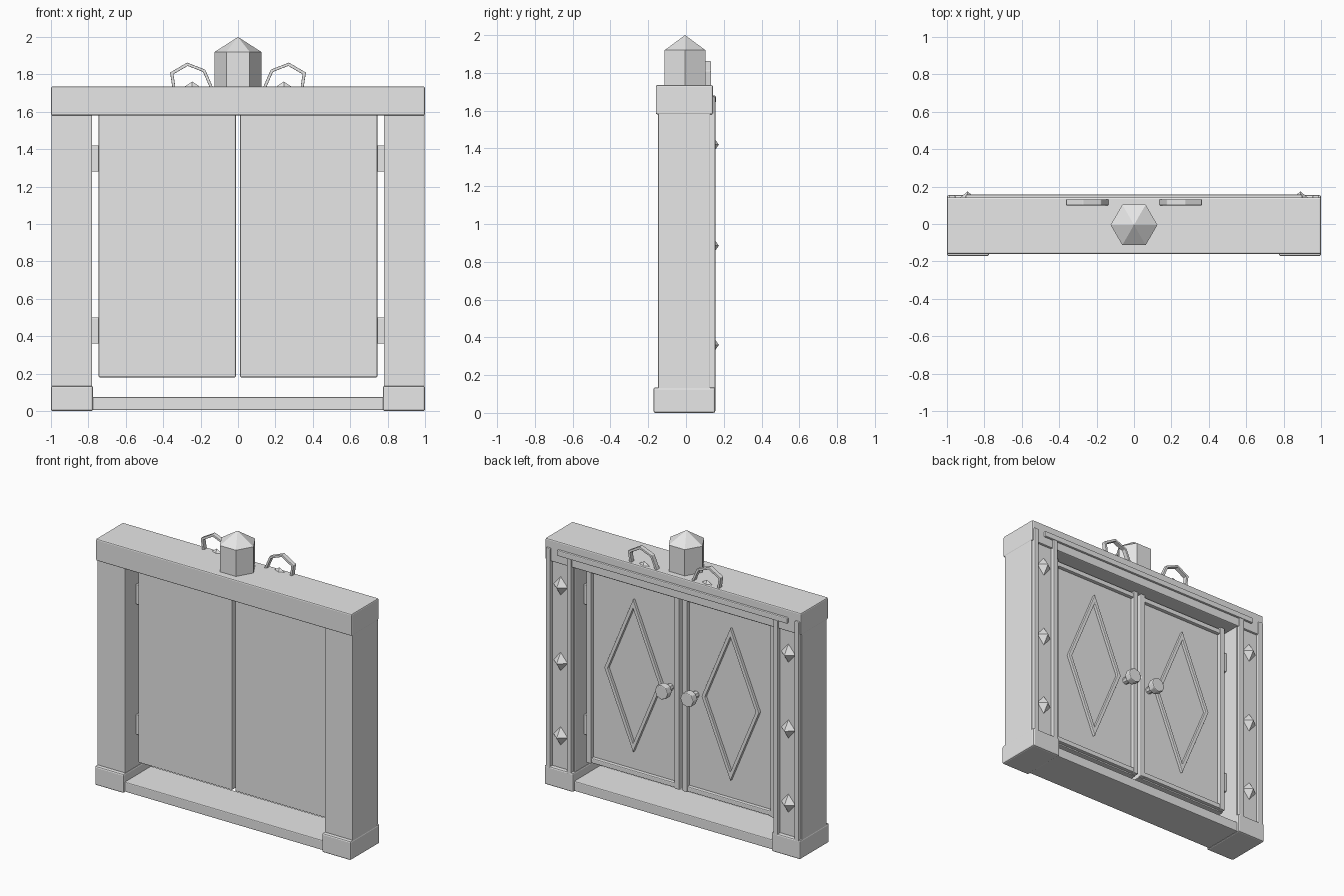
import bpy, bmesh, math
from mathutils import Matrix, Vector

old = bpy.data.objects.get("Cube")
if old:
    bpy.data.objects.remove(old)

grey = bpy.data.materials.new("plain_grey")
grey.use_nodes = True
colour = (0.8, 0.8, 0.8, 1)
grey.diffuse_color = colour
grey.node_tree.nodes["Principled BSDF"].inputs["Base Color"].default_value = colour


def finish(name, bm, bevel=0):
    bmesh.ops.recalc_face_normals(bm, faces=bm.faces[:])
    mesh = bpy.data.meshes.new(name)
    bm.to_mesh(mesh)
    bm.free()
    mesh.materials.append(grey)
    obj = bpy.data.objects.new(name, mesh)
    bpy.context.collection.objects.link(obj)
    if bevel:
        mod = obj.modifiers.new("Bevel", "BEVEL")
        mod.width = bevel
        mod.segments = 2
    return obj


def box(name, x, y, z, bevel=0.006):
    bm = bmesh.new()
    bmesh.ops.create_cube(bm, size=1)
    for v in bm.verts:
        for i, (a, b) in enumerate((x, y, z)):
            v.co[i] = a if v.co[i] < 0 else b
    return finish(name, bm, bevel)


def prism(name, centre, r1, r2, depth, sides, matrix=Matrix(), bevel=0):
    bm = bmesh.new()
    bmesh.ops.create_cone(bm, cap_ends=True, segments=sides, radius1=r1, radius2=r2,
                          depth=depth, matrix=Matrix.Translation(centre) @ matrix)
    return finish(name, bm, bevel)


def ring(name, points, inner, y0, y1, bevel=0):
    """Flat band between an outline in x, z and the same outline scaled about its middle."""
    bm = bmesh.new()
    mid = sum((Vector(p) for p in points), Vector((0, 0))) / len(points)
    loops = []
    for p in points:
        q = mid + (Vector(p) - mid) * inner
        loops.append([bm.verts.new((a, y, b)) for (a, b), y in
                      ((p, y0), (p, y1), (q, y1), (q, y0))])
    for i, here in enumerate(loops):
        nxt = loops[(i + 1) % len(loops)]
        for k in range(4):
            m = (k + 1) % 4
            bm.faces.new((here[k], here[m], nxt[m], nxt[k]))
    return finish(name, bm, bevel)


def stud(name, centre, w, d, h):
    """Eight-faced pointed stud."""
    bm = bmesh.new()
    bmesh.ops.create_icosphere(bm, subdivisions=1, radius=1)
    bm.clear()
    c = Vector(centre)
    tips = [bm.verts.new(c + Vector(o)) for o in
            ((w, 0, 0), (0, d, 0), (-w, 0, 0), (0, -d, 0), (0, 0, h), (0, 0, -h))]
    for i in range(4):
        for t in (4, 5):
            bm.faces.new((tips[i], tips[(i + 1) % 4], tips[t]))
    return finish(name, bm)


# Frame beams
box("lintel", (-1, 1), (-0.16, 0.143), (1.58, 1.735), 0.008)
box("sill", (-0.79, 0.79), (-0.155, 0.14), (0.005, 0.075))
box("lintel_strip", (-0.9, 0.9), (0.13, 0.158), (1.64, 1.68))

for s, side in ((-1, "right"), (1, "left")):
    def span(a, b):
        return tuple(sorted((s * a, s * b)))

    # Posts, bases and back trim
    box(side + "_post", span(0.78, 0.998), (-0.147, 0.128), (0.1, 1.6))
    box(side + "_post_base", span(0.775, 1), (-0.172, 0.155), (0, 0.135), 0.01)
    box(side + "_outer_trim", span(0.955, 0.99), (0.12, 0.155), (0.12, 1.675))
    box(side + "_inner_trim", span(0.79, 0.825), (0.12, 0.155), (0.12, 1.645))
    for z in (0.36, 0.885, 1.42):
        stud(side + "_post_stud", (s * 0.89, 0.128, z), 0.055, 0.046, 0.065)

    # Door slab with raised border and diamond
    box(side + "_door", span(0.012, 0.745), (-0.05, 0.03), (0.18, 1.585))
    for a, b in ((0.012, 0.05), (0.7, 0.738)):
        box(side + "_door_stile", span(a, b), (0.02, 0.06), (0.185, 1.58))
    for z in (0.19, 1.53):
        box(side + "_door_rail", span(0.04, 0.71), (0.02, 0.055), (z, z + 0.035))
    x = s * 0.38
    ring(side + "_door_diamond",
         [(x - 0.225, 0.89), (x, 1.43), (x + 0.225, 0.89), (x, 0.35)],
         0.88, 0.02, 0.05, 0.004)

    # Knob and hinges
    turn = Matrix.Rotation(math.pi / 2, 4, "X")
    prism(side + "_knob_stem", (s * 0.1, 0.06, 0.88), 0.025, 0.025, 0.08, 8, turn)
    prism(side + "_knob", (s * 0.1, 0.11, 0.88), 0.052, 0.052, 0.05, 8, turn, 0.006)
    for z in (0.36, 1.28):
        box(side + "_hinge", span(0.73, 0.79), (-0.025, 0.025), (z, z + 0.14), 0.004)

    # Crest loop sunk into the lintel, with a small point in its middle
    loop = [(0.125, 1.71), (0.175, 1.825), (0.272, 1.863), (0.363, 1.81),
            (0.345, 1.69), (0.23, 1.62)]
    ring(side + "_crest_loop", [(s * a, b) for a, b in loop], 0.84, 0.1, 0.132, 0.003)
    stud(side + "_crest_point", (s * 0.245, 0.115, 1.735), 0.04, 0.015, 0.027)

# Six-sided finial with a pointed cap
prism("finial", (0, -0.005, 1.82), 0.125, 0.125, 0.2, 6, Matrix.Rotation(math.pi / 2, 4, "Z"))
prism("finial_cap", (0, -0.005, 1.96), 0.125, 0, 0.08, 6, Matrix.Rotation(math.pi / 2, 4, "Z"))
